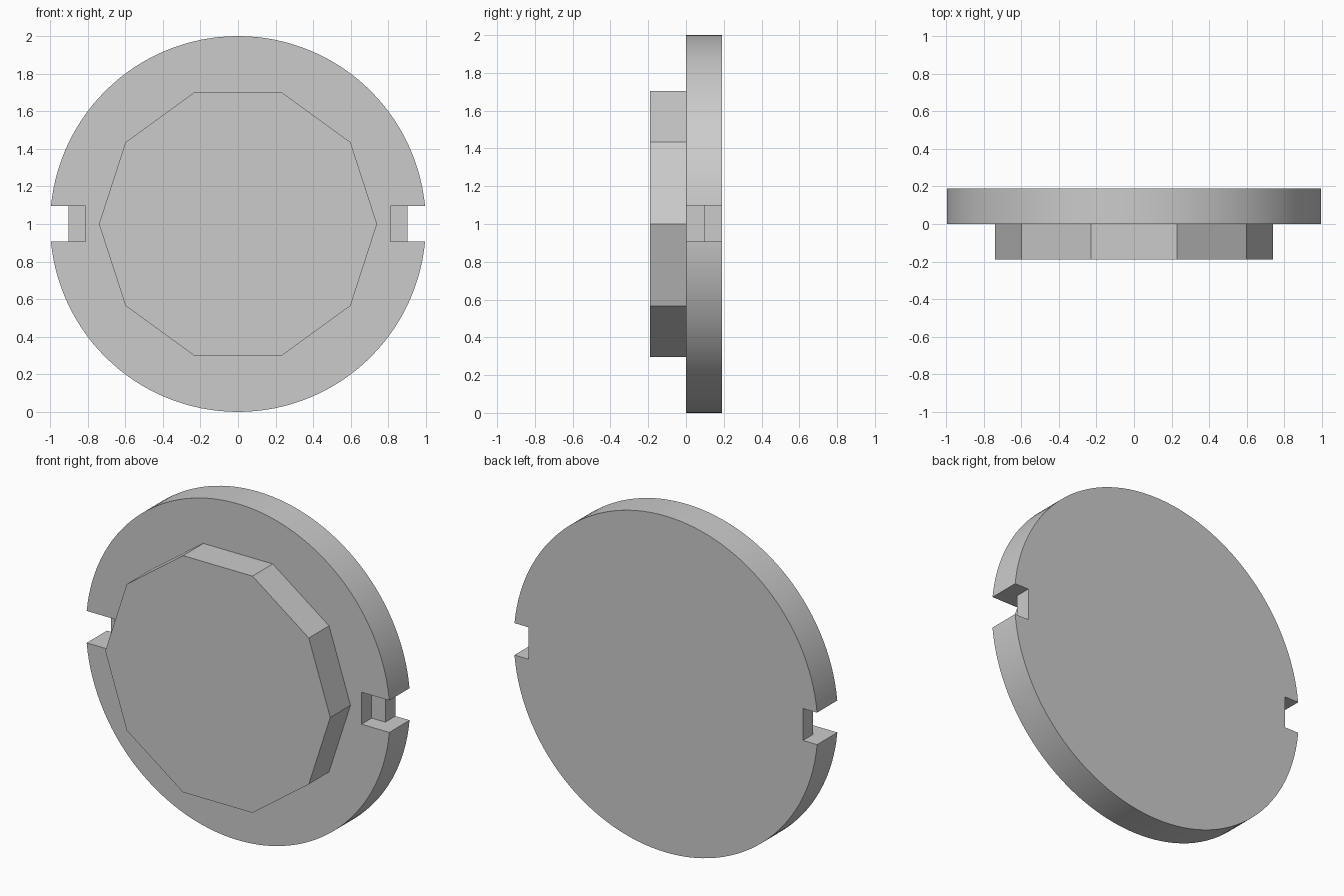
import bpy
import math

if "Cube" in bpy.data.objects:
    bpy.data.objects.remove(bpy.data.objects["Cube"], do_unlink=True)

THICK = 0.19
CENTRE_Z = 1.0

grey = bpy.data.materials.new("plain_grey")
grey.use_nodes = True
colour = (0.6, 0.6, 0.6, 1)
grey.diffuse_color = colour
grey.node_tree.nodes["Principled BSDF"].inputs["Base Color"].default_value = colour


def plate(name, sides, radius, y0, y1, turn=0.0):
    """Upright prism whose axis runs front to back."""
    bpy.ops.mesh.primitive_cylinder_add(
        vertices=sides, radius=radius, depth=y1 - y0,
        location=(0, (y0 + y1) / 2, CENTRE_Z), rotation=(math.pi / 2, 0, 0))
    ob = bpy.context.object
    ob.name = name
    ob.data.transform(ob.matrix_basis.Rotation(turn, 4, "Z"))
    ob.data.materials.append(grey)
    bpy.ops.object.transform_apply(location=True, rotation=True, scale=True)
    return ob


def cut_box(target, x0, x1, y0, y1, z0, z1):
    """Subtract a box from the target."""
    bpy.ops.mesh.primitive_cube_add(
        size=1, location=((x0 + x1) / 2, (y0 + y1) / 2, (z0 + z1) / 2))
    cutter = bpy.context.object
    cutter.name = "notch_cutter"
    cutter.scale = (x1 - x0, y1 - y0, z1 - z0)
    cutter.data.materials.append(grey)
    bpy.ops.object.transform_apply(location=False, rotation=False, scale=True)
    cutter.hide_render = True
    mod = target.modifiers.new("notch", "BOOLEAN")
    mod.operation = "DIFFERENCE"
    mod.solver = "EXACT"
    mod.object = cutter
    bpy.context.view_layer.objects.active = target
    bpy.ops.object.modifier_apply(modifier=mod.name)
    bpy.data.objects.remove(cutter, do_unlink=True)


# Round base disc with a stepped notch on each side
disc = plate("base_disc", 128, 1.0, 0.0, THICK)
for side in (-1, 1):
    for inner, back in ((0.903, THICK + 0.1), (0.813, THICK / 2)):
        xs = sorted((side * inner, side * 1.1))
        cut_box(disc, *xs, -0.1, back, 0.907, 1.097)

# Ten-sided boss on the front, corners pointing left and right
boss = plate("front_boss", 10, 0.74, -THICK, 0.0, math.pi / 2)

# Smooth rim, sharp edges elsewhere
bpy.ops.object.select_all(action="DESELECT")
disc.select_set(True)
bpy.context.view_layer.objects.active = disc
bpy.ops.object.shade_smooth_by_angle(angle=math.radians(30))
